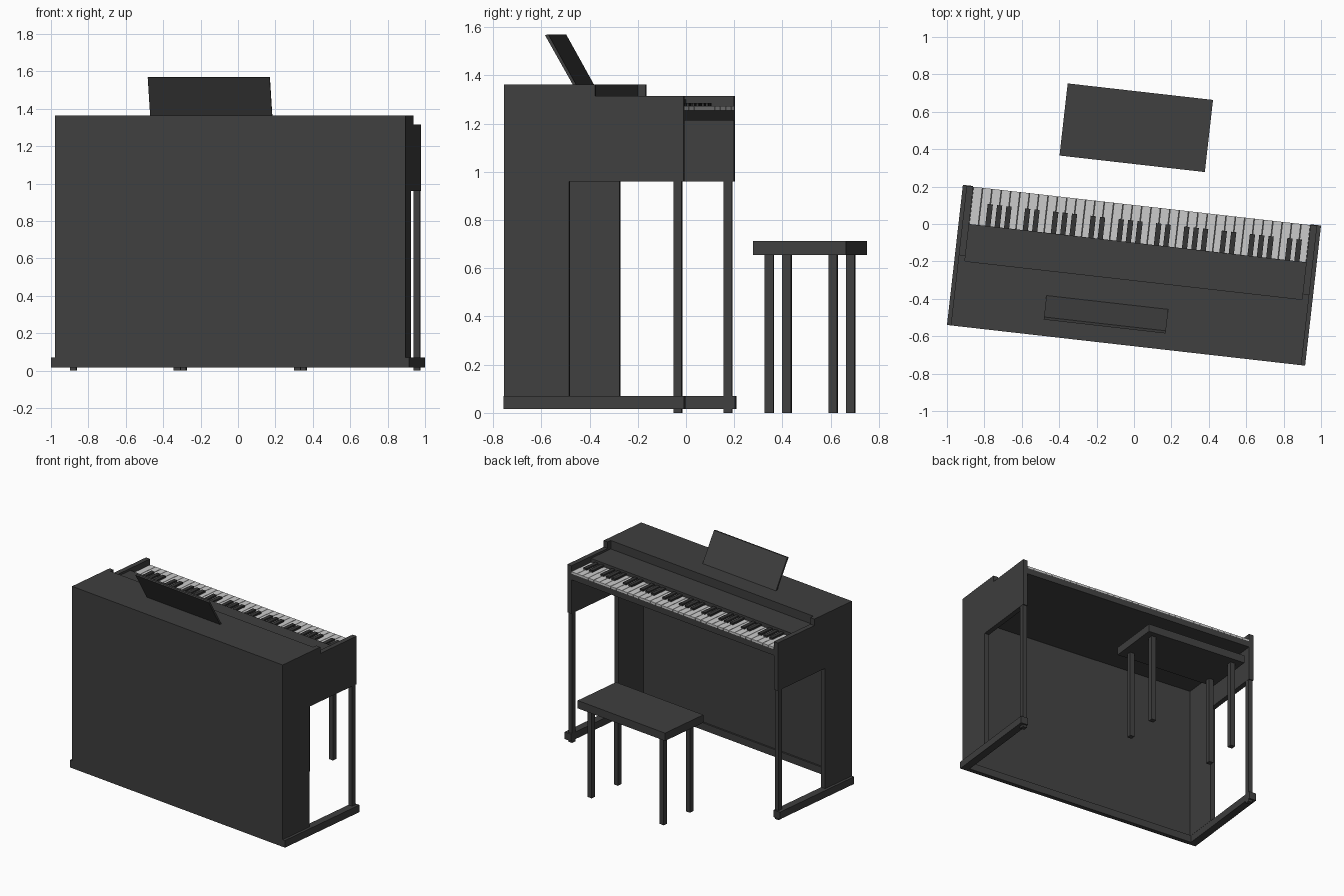
import bpy, bmesh, math
from mathutils import Matrix

if "Cube" in bpy.data.objects:
    bpy.data.objects.remove(bpy.data.objects["Cube"])

# everything is laid out square to the piano, then turned slightly
PLACE = Matrix.Translation((0, -0.274, 0)) @ Matrix.Rotation(math.radians(-6.48), 4, 'Z')


def material(name, v):
    m = bpy.data.materials.new(name)
    m.diffuse_color = (v, v, v, 1)
    m.use_nodes = True
    m.node_tree.nodes["Principled BSDF"].inputs["Base Color"].default_value = m.diffuse_color
    return m


DARK = material("dark_wood", 0.05)
BLACK = material("black_key", 0.035)
WHITE = material("white_key", 0.7)


def finish(name, bm, mat):
    bmesh.ops.recalc_face_normals(bm, faces=bm.faces)
    me = bpy.data.meshes.new(name)
    bm.to_mesh(me)
    bm.free()
    me.materials.append(mat)
    ob = bpy.data.objects.new(name, me)
    ob.matrix_world = PLACE
    bpy.context.collection.objects.link(ob)
    return ob


def add_box(bm, x0, x1, y0, y1, z0, z1):
    m = Matrix.Translation(((x0 + x1) / 2, (y0 + y1) / 2, (z0 + z1) / 2)) \
        @ Matrix.Diagonal((x1 - x0, y1 - y0, z1 - z0, 1))
    bmesh.ops.create_cube(bm, size=1, matrix=m)


def boxes(name, dims, mat=DARK):
    bm = bmesh.new()
    for d in dims:
        add_box(bm, *d)
    return finish(name, bm, mat)


def prism(name, profile, x0, x1):
    # extrude a (y, z) side profile along x
    bm = bmesh.new()
    f = bm.faces.new([bm.verts.new((x0, y, z)) for y, z in profile])
    r = bmesh.ops.extrude_face_region(bm, geom=[f])
    vs = [e for e in r["geom"] if isinstance(e, bmesh.types.BMVert)]
    bmesh.ops.translate(bm, verts=vs, vec=(x1 - x0, 0, 0))
    return finish(name, bm, DARK)


IN, OUT, BACK, FRONT = 0.907, 0.943, -0.377, 0.373

# side panels with arms, legs and floor rails
side = [(BACK, 0.07), (-0.105, 0.07), (-0.105, 0.96), (FRONT, 0.96),
        (FRONT, 1.315), (0.004, 1.315), (0.004, 1.363), (BACK, 1.363)]
for label, s in (("left", -1), ("right", 1)):
    prism(label + "_side_panel", side, s * IN, s * OUT)
    a, b = sorted((s * (IN + 0.001), s * (OUT - 0.002)))
    boxes(label + "_front_leg", [(a, b, 0.33, 0.364, 0, 0.96)])
    a, b = sorted((s * 0.908, s * 0.9635))
    boxes(label + "_floor_rail", [(a, b, BACK, 0.377, 0.017, 0.07)])

# back and case
boxes("back_rail", [(-0.908, 0.908, BACK, -0.345, 0.017, 0.07)])
boxes("back_panel", [(-IN, IN, BACK, -0.357, 0.07, 1.212)])
prism("case_top", [(BACK, 1.212), (FRONT, 1.212), (FRONT, 1.257), (0.173, 1.257),
                   (0.173, 1.30), (-0.027, 1.30), (-0.027, 1.363), (BACK, 1.363)], -IN, IN)

# leaning music stand
prism("music_stand", [(-0.16, 1.362), (-0.174, 1.362), (-0.29, 1.567), (-0.276, 1.57)],
      -0.453, 0.203)

# keyboard: 36 white keys, black keys on the matching gaps
N = 36
W = 2 * IN / N
boxes("white_keys", [(-IN + i * W + 0.0015, -IN + (i + 1) * W - 0.0015,
                      0.173, FRONT, 1.257, 1.272) for i in range(N)], WHITE)
boxes("black_keys", [(-IN + i * W - 0.014, -IN + i * W + 0.014,
                      0.173, 0.29, 1.26, 1.285)
                     for i in range(1, N) if i % 7 in (0, 2, 3, 4, 6)], BLACK)

# bench
BX, BY = -0.077, 0.785
boxes("bench_seat", [(BX - 0.391, BX + 0.391, BY - 0.194, BY + 0.194, 0.655, 0.713)])
boxes("bench_legs", [(BX + sx * 0.323 - 0.018, BX + sx * 0.323 + 0.018,
                      BY + sy * 0.133 - 0.018, BY + sy * 0.133 + 0.018, 0, 0.655)
                     for sx in (-1, 1) for sy in (-1, 1)])
